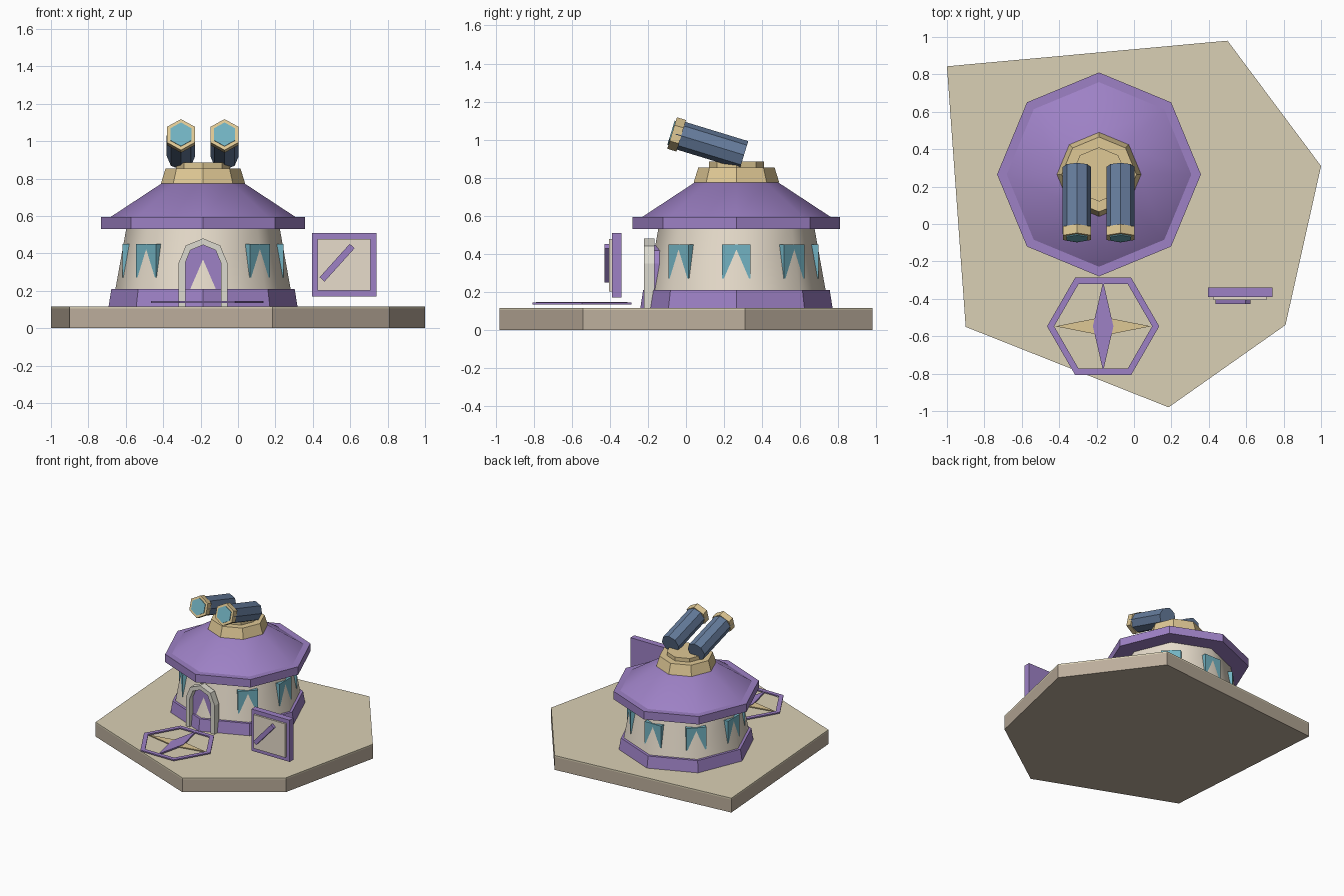
import bpy, bmesh
from math import pi, cos, sin, radians
from mathutils import Matrix, Vector

if "Cube" in bpy.data.objects:
    bpy.data.objects.remove(bpy.data.objects["Cube"])

COLORS = dict(purple=(.34, .22, .56), cream=(.80, .72, .60), gold=(.74, .58, .30), navy=(.13, .20, .33),
              teal=(.17, .45, .54), stone=(.72, .70, .62), sand=(.70, .63, .46), earth=(.50, .42, .33))
MATS = {}
for key, c in COLORS.items():
    MATS[key] = bpy.data.materials.new(key)
    MATS[key].diffuse_color = (*c, 1)

HUT = Vector((-.187, .265, 0))


def ngon(n, r, start=0):
    return [(r * cos(start + 2 * pi * i / n), r * sin(start + 2 * pi * i / n)) for i in range(n)]


def loft(name, color, sections, matrix=None, smooth=False):
    """Solid from (outline, height) sections with equal point counts."""
    bm = bmesh.new()
    rings = [[bm.verts.new((x, y, z)) for x, y in pts] for pts, z in sections]
    n = len(rings[0])
    for a, b in zip(rings, rings[1:]):
        for i in range(n):
            bm.faces.new((a[i], a[(i + 1) % n], b[(i + 1) % n], b[i]))
    bm.faces.new(rings[0])
    bm.faces.new(rings[-1])
    bmesh.ops.recalc_face_normals(bm, faces=bm.faces)
    if matrix is not None:
        bm.transform(matrix)
    mesh = bpy.data.meshes.new(name)
    bm.to_mesh(mesh)
    bm.free()
    mesh.materials.append(MATS[color])
    ob = bpy.data.objects.new(name, mesh)
    bpy.context.collection.objects.link(ob)
    if smooth:
        bpy.ops.object.select_all(action='DESELECT')
        ob.select_set(True)
        bpy.context.view_layer.objects.active = ob
        bpy.ops.object.shade_smooth_by_angle(angle=radians(50))
    return ob


def box(name, color, size, matrix):
    x, y, z = (s / 2 for s in size)
    pts = [(-x, -y), (x, -y), (x, y), (-x, y)]
    return loft(name, color, [(pts, -z), (pts, z)], matrix)


def hex_ring(name, color, inner, outer, z0, z1, matrix):
    """Six-sided hollow ring."""
    bm = bmesh.new()
    loops = [[bm.verts.new((x, y, z)) for x, y in ngon(6, r)]
             for r, z in ((inner, z0), (outer, z0), (outer, z1), (inner, z1))]
    for k in range(4):
        a, b = loops[k], loops[(k + 1) % 4]
        for i in range(6):
            bm.faces.new((a[i], a[(i + 1) % 6], b[(i + 1) % 6], b[i]))
    bmesh.ops.recalc_face_normals(bm, faces=bm.faces)
    bm.transform(matrix)
    mesh = bpy.data.meshes.new(name)
    bm.to_mesh(mesh)
    bm.free()
    mesh.materials.append(MATS[color])
    bpy.context.collection.objects.link(bpy.data.objects.new(name, mesh))


def octo(name, color, levels, smooth=False):
    loft(name, color, [(ngon(8, r), z) for r, z in levels], Matrix.Translation(HUT), smooth)


# Ground slab
ground = [(-1, .843), (.5, .98), (1, .31), (.81, -.54), (.185, -.98), (-.9, -.55)]
loft("ground_slab", "earth", [(ground, 0), (ground, .105)])
loft("ground_top", "sand", [(ground, .105), (ground, .117)])

# Eight-sided hut body, roof and turret
octo("wall_skirt", "purple", [(.505, .115), (.49, .21)])
octo("wall", "cream", [(.47, .20), (.41, .535)], True)
octo("roof_rim", "purple", [(.545, .53), (.545, .595)])
octo("roof_slope", "purple", [(.495, .594), (.22, .775)], True)
octo("turret_base", "gold", [(.225, .774), (.20, .855)])
octo("turret_cap", "gold", [(.145, .854), (.145, .885)])

# Flat windows set into the wall corners
for i in range(8):
    if i != 6:
        m = Matrix.Translation(HUT) @ Matrix.Rotation(i * pi / 4, 4, 'Z') @ Matrix.Translation((.407, 0, .36))
        box(f"window_{i}", "teal", (.046, .15, .18), m)

# Arched door and stone surround, outlines drawn in x-z
upright = Matrix.Rotation(pi / 2, 4, 'X')


def arch(r):
    return [(r * cos(i * pi / 4), .35 + r * sin(i * pi / 4)) for i in range(5)]


def at_front(y):
    return Matrix.Translation((HUT.x, y, 0)) @ upright


door = [(.096, .115)] + arch(.096) + [(-.096, .115)]
loft("door", "purple", [(door, -.05), (door, 0)], at_front(-.175))
surround = [(.13, .115)] + arch(.13) + [(-.13, .115), (-.095, .115)] + arch(.095)[::-1] + [(.095, .115)]
loft("door_surround", "stone", [(surround, -.055), (surround, 0)], at_front(-.22))

# Twin tubes, local z pointing forward and up
forward = Vector((0, -cos(radians(17)), sin(radians(17))))
for side, x in (("left", -.305), ("right", -.072)):
    m = Matrix.Translation((x, -.073, 1.035)) @ Matrix.Rotation(radians(73), 4, 'X')
    loft(f"tube_{side}", "navy", [(ngon(8, .076), -.395), (ngon(8, .076), -.02)], m)
    turned = m @ Matrix.Rotation(pi / 6, 4, 'Z')
    loft(f"tube_collar_{side}", "gold", [(ngon(6, .0866), -.05), (ngon(6, .0866), 0)], turned)
    loft(f"lens_{side}", "teal", [(ngon(6, .066), -.01), (ngon(6, .066), .006)], turned)

# Compass on the ground
compass = Matrix.Translation((-.165, -.547, 0))
hex_ring("compass_ring", "purple", .262, .30, .135, .145, compass)
for name, color, rx, ry, top in (("compass_east_west", "gold", .255, .05, .142),
                                 ("compass_north_south", "purple", .055, .24, .146)):
    diamond = [(rx, 0), (0, ry), (-rx, 0), (0, -ry)]
    loft(name, color, [(diamond, .134), (diamond, top)], compass)

# Hanging sign with a slanted bar
box("sign_board", "purple", (.345, .05, .34), Matrix.Translation((.567, -.365, .34)))
box("sign_panel", "cream", (.285, .02, .275), Matrix.Translation((.567, -.395, .34)))
box("sign_bar", "purple", (.24, .025, .035),
    Matrix.Translation((.53, -.416, .35)) @ Matrix.Rotation(radians(-48), 4, 'Y'))

for m in bpy.data.materials:
    if m.users and not m.is_grease_pencil:
        m.use_nodes = True
        m.node_tree.nodes["Principled BSDF"].inputs["Base Color"].default_value = m.diffuse_color
